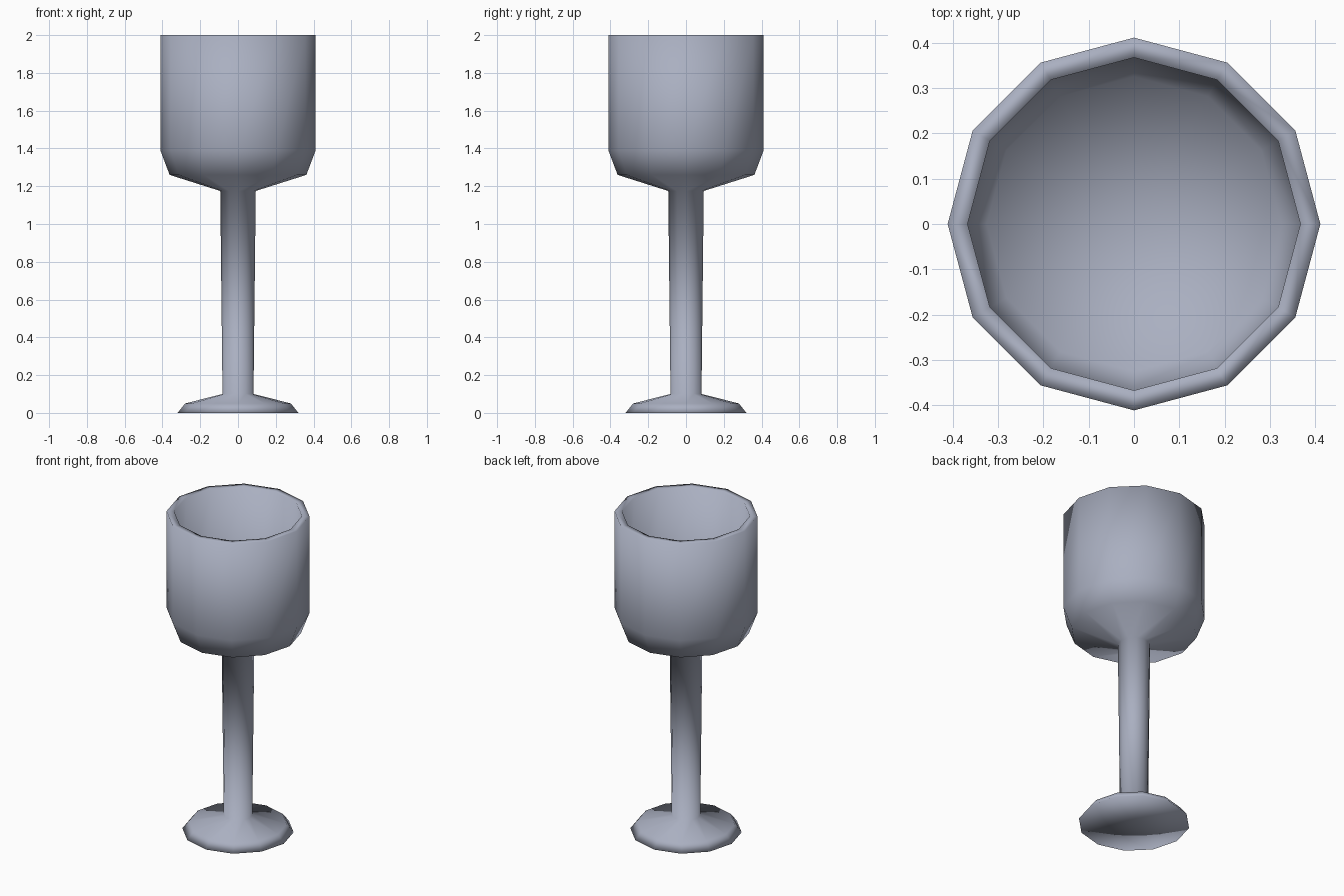
import bpy, bmesh, math

if "Cube" in bpy.data.objects:
    bpy.data.objects.remove(bpy.data.objects["Cube"])

SIDES = 12

# single flat colour
mat = bpy.data.materials.new("blue grey")
mat.diffuse_color = (0.40, 0.43, 0.53, 1.0)
mat.use_nodes = True
mat.node_tree.nodes["Principled BSDF"].inputs["Base Color"].default_value = mat.diffuse_color


def lathe(name, profile):
    """Revolve (radius, z) points; a radius of 0 becomes a pole."""
    bm = bmesh.new()
    rings = []
    for r, z in profile:
        if r == 0:
            rings.append([bm.verts.new((0, 0, z))])
        else:
            rings.append([bm.verts.new((r * math.cos(2 * math.pi * i / SIDES),
                                        r * math.sin(2 * math.pi * i / SIDES), z))
                          for i in range(SIDES)])
    for a, b in zip(rings, rings[1:]):
        for i in range(SIDES):
            j = (i + 1) % SIDES
            quad = [a[i % len(a)], a[j % len(a)], b[j % len(b)], b[i % len(b)]]
            bm.faces.new(list(dict.fromkeys(quad)))
    bmesh.ops.recalc_face_normals(bm, faces=bm.faces)
    for f in bm.faces:
        f.smooth = True
    mesh = bpy.data.meshes.new(name)
    bm.to_mesh(mesh)
    bm.free()
    mesh.materials.append(mat)
    obj = bpy.data.objects.new(name, mesh)
    bpy.context.collection.objects.link(obj)
    return obj


lathe("goblet", [
    # foot
    (0, 0), (0.32, 0), (0.28, 0.05),
    # stem
    (0.082, 0.10), (0.094, 1.175),
    # outside of the bowl
    (0.362, 1.26), (0.411, 1.39), (0.411, 2.0),
    # rim and inside of the bowl
    (0.367, 2.0), (0.367, 1.41), (0.325, 1.30), (0, 1.22),
])
